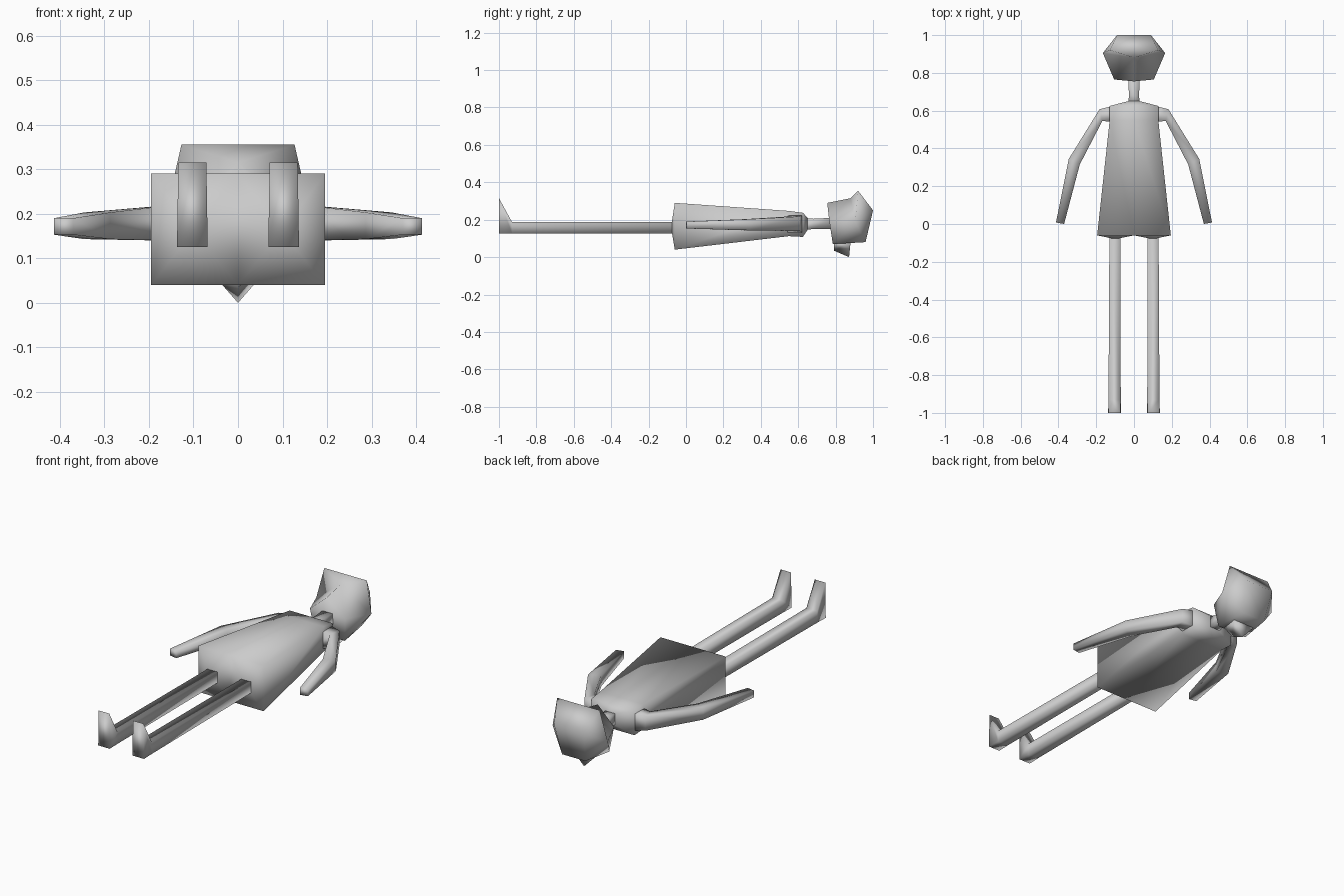
import bpy, bmesh

cube = bpy.data.objects.get("Cube")
if cube:
    bpy.data.objects.remove(cube, do_unlink=True)

grey = bpy.data.materials.new("plain grey")
grey.use_nodes = True
grey.diffuse_color = (0.6, 0.6, 0.6, 1)
grey.node_tree.nodes["Principled BSDF"].inputs["Base Color"].default_value = (0.6, 0.6, 0.6, 1)


def build(name, verts, faces):
    """Smooth-shaded mesh object with outward normals."""
    bm = bmesh.new()
    vs = [bm.verts.new(v) for v in verts]
    for f in faces:
        bm.faces.new([vs[i] for i in f])
    bmesh.ops.recalc_face_normals(bm, faces=bm.faces)
    for f in bm.faces:
        f.smooth = True
    me = bpy.data.meshes.new(name)
    bm.to_mesh(me)
    bm.free()
    me.materials.append(grey)
    ob = bpy.data.objects.new(name, me)
    bpy.context.collection.objects.link(ob)
    return ob


def loft(name, rings, cap_start=True):
    """Join rings of four points into a tube."""
    verts = [p for ring in rings for p in ring]
    faces = []
    for r in range(len(rings) - 1):
        for i in range(4):
            j = (i + 1) % 4
            faces.append((4 * r + i, 4 * r + j, 4 * r + 4 + j, 4 * r + 4 + i))
    n = len(verts)
    faces.append((n - 4, n - 3, n - 2, n - 1))
    if cap_start:
        faces.append((0, 1, 2, 3))
    return build(name, verts, faces)


def section(a, b, low, high):
    """Upright rectangle between two plan points."""
    return [(*a, low), (*b, low), (*b, high), (*a, high)]


def mirrored(ring, side):
    return [(side * x, y, z) for x, y, z in ring]


# Dress: tapered box with a hem that bulges around each leg
hem = [(-.195, -.06, .04), (0, -.06, .04), (.195, -.06, .04),
       (.195, -.06, .29), (0, -.06, .29), (-.195, -.06, .29)]
chest = [(x * .66, .55, .112 if z < .1 else .247) for x, y, z in hem]
collar = [(x * .66, .625, .108 if z < .1 else .237) for x, y, z in hem]
neckline = [(x * .16, .65, .145 if z < .1 else .21) for x, y, z in hem]
dress_faces = [(6 * r + i, 6 * r + (i + 1) % 6, 6 * r + 6 + (i + 1) % 6, 6 * r + 6 + i)
               for r in range(3) for i in range(6)]
dress_faces.append(tuple(range(18, 24)))
for loop, tip in (((0, 1, 4, 5), 24), ((1, 2, 3, 4), 25)):
    dress_faces += [(loop[i], loop[(i + 1) % 4], tip) for i in range(4)]
build("dress", hem + chest + collar + neckline
      + [(-.1, -.08, .16), (.1, -.08, .16)], dress_faces)

# Neck
loft("neck", [section((-.03, .63), (.03, .63), .145, .21),
              section((-.027, .68), (.027, .68), .15, .205),
              section((-.03, .78), (.03, .78), .15, .21)])

# Arms and legs
for side, label in ((1, "left"), (-1, "right")):
    arm = [section((.09, .63), (.09, .54), .125, .225),
           section((.182, .608), (.168, .545), .14, .217),
           section((.345, .345), (.287, .315), .143, .203),
           section((.413, .008), (.37, 0), .153, .19)]
    loft(label + "_arm", [mirrored(r, side) for r in arm])

    leg = [section((.072, -.03), (.13, -.03), .127, .187),
           section((.07, -.93), (.135, -.93), .125, .187)]
    toe = [(.068, -1, .125), (.137, -1, .125), (.134, -1, .315), (.071, -1, .315)]
    loft(label + "_leg", [mirrored(r, side) for r in leg + [toe]])

# Head: wedge face under an overhanging fringe
center = [(0, .88, .315), (0, .755, .29)]            # brow, chin
half = [(.127, .92, .355), (.165, .905, .19),        # fringe, temple
        (.105, .765, .2), (.09, 1, .25),             # jaw, crown
        (.07, .96, .08), (.09, .785, .07)]           # back, nape
head_verts = center + half + mirrored(half, -1)
side_faces = [(0, 2, 3), (0, 3, 4, 1), (2, 5, 3), (5, 6, 3), (3, 6, 7), (3, 7, 4)]
flip = lambda f: tuple(i if i < 2 else i + 6 for i in f)
head_faces = side_faces + [flip(f) for f in side_faces]
head_faces += [(0, 2, 8), (2, 5, 11, 8), (5, 6, 12, 11), (6, 7, 13, 12),
               (7, 4, 10, 13), (4, 1, 10)]
build("head", head_verts, head_faces)

# Hair knot at the back of the head
knot = [(-.07, .79, .08), (0, .79, .035), (.07, .79, .08),
        (-.07, .88, .08), (0, .872, 0), (.07, .88, .08)]
build("hair_knot", knot, [(0, 1, 2), (3, 4, 5), (0, 1, 4, 3), (1, 2, 5, 4), (0, 2, 5, 3)])
